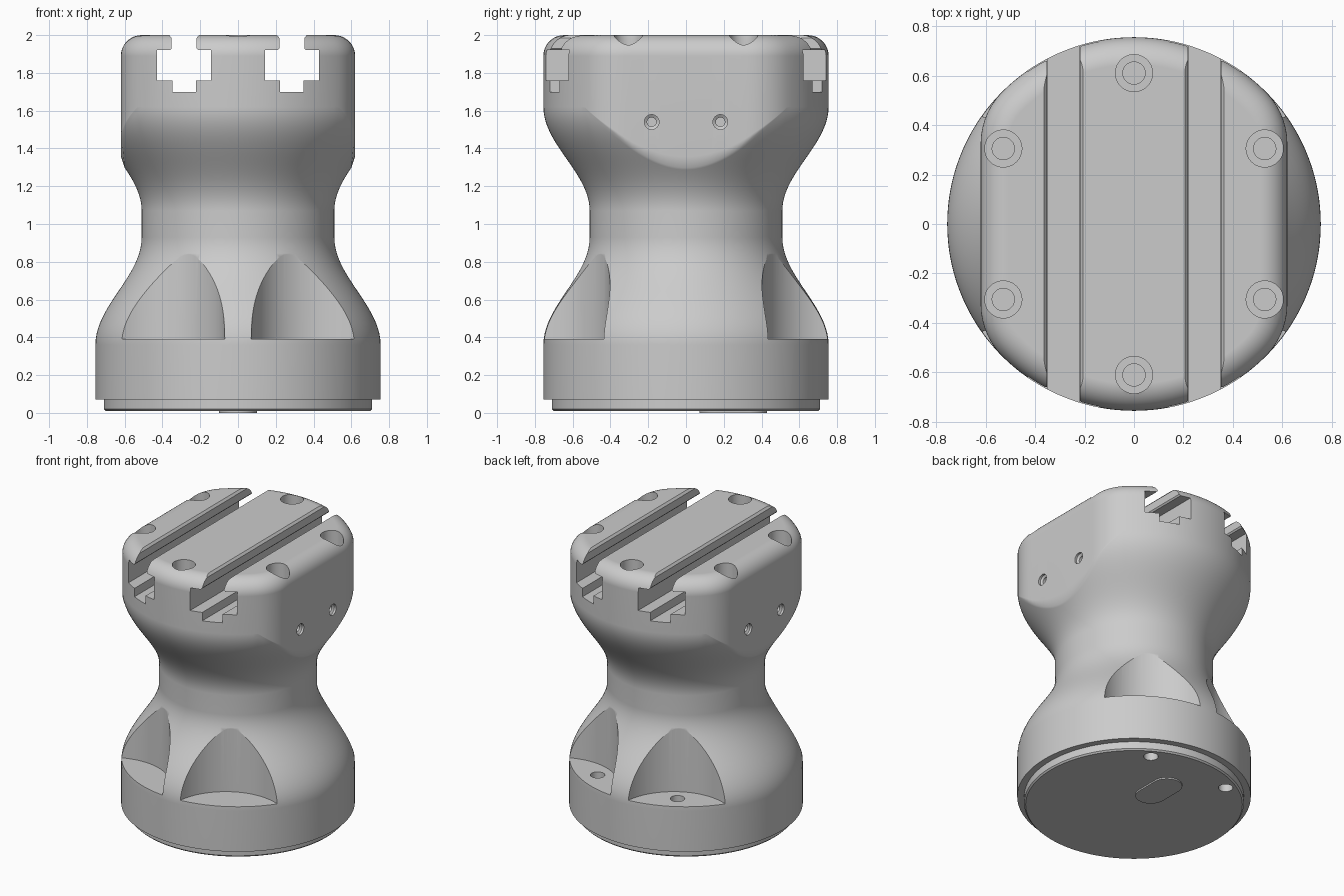
import bpy, bmesh
from math import sin, cos, acos, atan2, hypot, pi, sqrt, radians

if "Cube" in bpy.data.objects:
    bpy.data.objects.remove(bpy.data.objects["Cube"])

SEG = 144
R, FLAT, RF, NECK = 0.755, 0.62, 0.30, 0.51   # outer radius, side flat, corner radius, neck radius
CX = FLAT - RF
CY = sqrt((R - RF) ** 2 - CX ** 2)


def make_object(name, solids):
    """Each solid is a list of closed rings that are skinned and capped."""
    bm = bmesh.new()
    for rings in solids:
        vs = [[bm.verts.new(p) for p in ring] for ring in rings]
        n = len(vs[0])
        for a, b in zip(vs, vs[1:]):
            for i in range(n):
                j = (i + 1) % n
                bm.faces.new((a[i], a[j], b[j], b[i]))
        bm.faces.new(vs[0][::-1])
        bm.faces.new(vs[-1])
    bmesh.ops.remove_doubles(bm, verts=bm.verts, dist=1e-5)
    bmesh.ops.recalc_face_normals(bm, faces=bm.faces)
    me = bpy.data.meshes.new(name)
    bm.to_mesh(me)
    bm.free()
    ob = bpy.data.objects.new(name, me)
    bpy.context.collection.objects.link(ob)
    return ob


def lathe(profile, x=0, y=0, n=48):
    return [[(x + r * cos(2 * pi * i / n), y + r * sin(2 * pi * i / n), z)
             for i in range(n)] for r, z in profile]


def cut(target, solids):
    cutter = make_object("cutter", solids)
    cutter.hide_render = True
    bpy.context.view_layer.objects.active = target
    mod = target.modifiers.new("cut", "BOOLEAN")
    mod.operation, mod.solver, mod.object = "DIFFERENCE", "EXACT", cutter
    bpy.ops.object.modifier_apply(modifier=mod.name)
    bpy.data.objects.remove(cutter)


def plan(angle, d=0.0):
    """Radius of the head outline (circle with two rounded side flats), inset by d."""
    c, s = abs(cos(angle)), abs(sin(angle))
    a = atan2(s, c)
    if a <= atan2(CY, FLAT - d):
        return (FLAT - d) / c
    if a >= atan2(CY, CX):
        return R - d
    dot = c * CX + s * CY
    return dot + sqrt(dot * dot - CX * CX - CY * CY + (RF - d) ** 2)


def column(angle):
    """Vertical profile of the body at one angle."""
    pts = [(0.70, 0.01), (0.71, 0.02), (0.71, 0.07), (R, 0.07)]
    # flared foot up to the neck
    for k in range(21):
        t = k / 20
        pts.append((NECK + (R - NECK) * (0.5 + 0.5 * cos(pi * t)), 0.36 + 0.57 * t))
    # neck out to the head outline
    rc = plan(angle)
    w = (R - rc) / (R - FLAT)

    def t_at(r):
        return acos(max(-1, min(1, 1 - 2 * (r - NECK) / (R - NECK)))) / pi
    tl = t_at(rc - 0.02 * w)
    for k in range(21):
        t = tl * k / 20
        pts.append((NECK + (R - NECK) * (0.5 - 0.5 * cos(pi * t)), 1.07 + 0.55 * t))
    pts.append((rc, 1.07 + 0.55 * t_at(rc) + 0.03 * w))
    # straight wall and rounded top edge
    for k in range(11):
        a = pi / 2 * k / 10
        pts.append((plan(angle, 0.11 * (1 - cos(a))), 1.89 + 0.11 * sin(a)))
    return [(r * cos(angle), r * sin(angle), z) for r, z in pts]


# Main body
columns = [column(2 * pi * i / SEG) for i in range(SEG)]
body = make_object("body", [list(zip(*columns))])

# T slots across the head
half = [(0.062, 1.70), (0.062, 1.76), (0.143, 1.76), (0.143, 1.92), (0.075, 1.92),
        (0.066, 1.93), (0.066, 1.985), (0.08, 2.001), (0.08, 2.1)]
section = half + [(-x, z) for x, z in reversed(half)]
cuts = [[[(cx + x, y, z) for x, z in section] for y in (-1, 1)] for cx in (-0.285, 0.285)]

# Six stepped holes in the top
for i in range(6):
    a = radians(30 + 60 * i)
    cuts.append(lathe([(0.045, 1.72), (0.045, 1.87), (0.075, 1.87), (0.075, 2.1)],
                      0.61 * cos(a), 0.61 * sin(a)))

# Two small screw holes in each side flat
for s in (-1, 1):
    for y in (-0.182, 0.182):
        hole = lathe([(0.024, 0.52), (0.024, 0.595), (0.039, 0.605), (0.039, 0.70)], n=32)
        cuts.append([[(s * z, y + px, 1.54 + py) for px, py, z in ring] for ring in hole])

# Four scooped pockets around the foot
for deg in (60, 120, 240, 300):
    a = radians(deg)
    cuts.append(lathe([(0.39, 0.39), (0.39, 1.0)], 0.915 * cos(a), 0.915 * sin(a), 128))
cut(body, cuts)

# Bolt holes through the floor of the two back pockets
cut(body, [lathe([(0.047, -0.1), (0.047, 0.5)], 0.63 * cos(radians(d)), 0.63 * sin(radians(d)))
           for d in (60, 120)])

# Oval pad under the base
oval = []
for i in range(48):
    a = 2 * pi * (i + 0.5) / 48
    oval.append((0.1 * cos(a), 0.25 + 0.1 * sin(a) + (0.08 if sin(a) > 0 else -0.08)))
pad = make_object("base_pad", [[[(x, y, z) for x, y in oval] for z in (0.0, 0.02)]])

# Smooth shading with crisp edges
for ob in (body, pad):
    bpy.ops.object.select_all(action="DESELECT")
    ob.select_set(True)
    bpy.context.view_layer.objects.active = ob
    bpy.ops.object.shade_smooth_by_angle(angle=radians(25))
    mod = ob.modifiers.new("normals", "WEIGHTED_NORMAL")
    mod.keep_sharp = True
